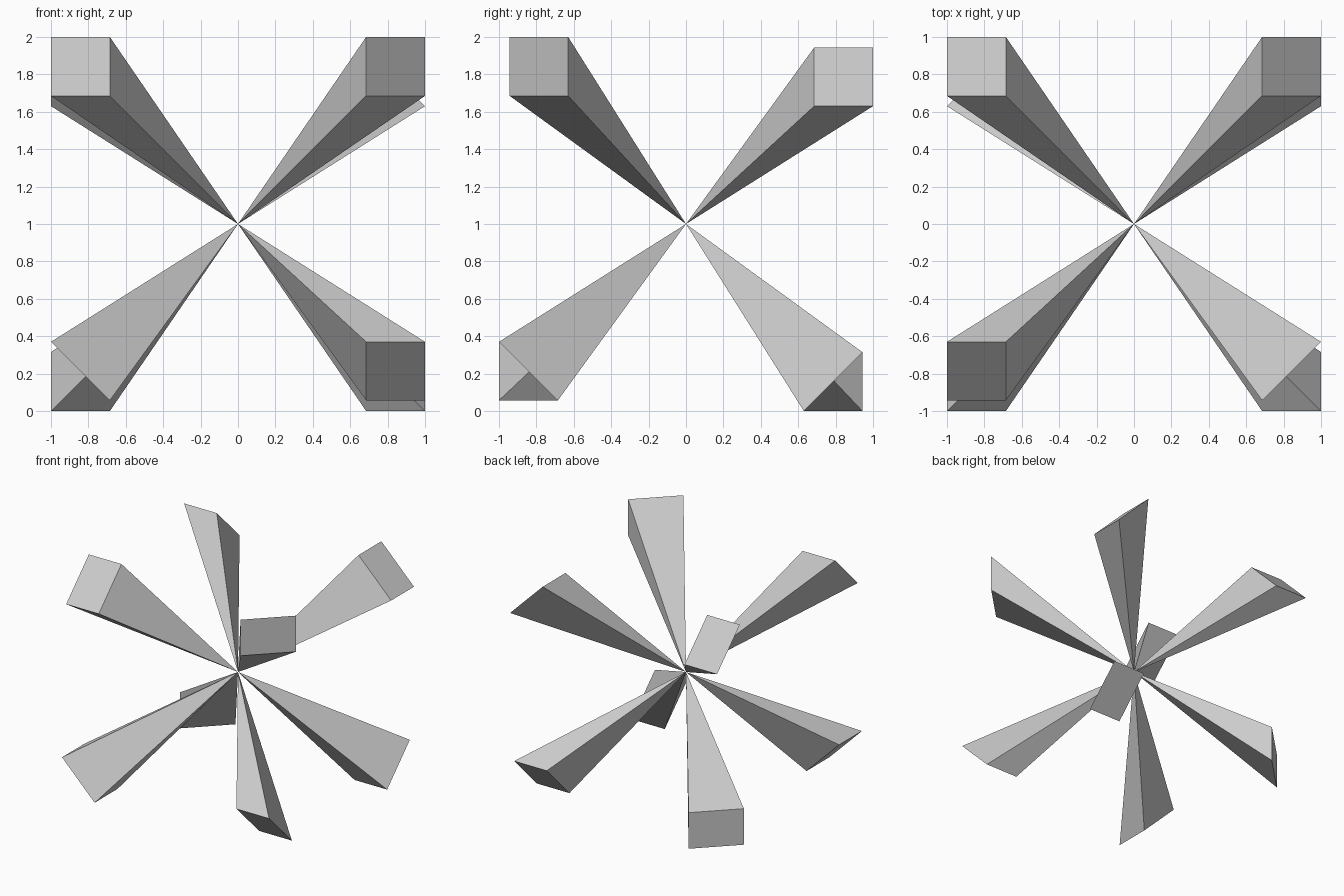
import bpy, bmesh
from mathutils import Vector

cube = bpy.data.objects.get("Cube")
if cube:
    bpy.data.objects.remove(cube, do_unlink=True)

grey = bpy.data.materials.new("light_grey")
grey.use_nodes = True
colour = (0.6, 0.6, 0.6, 1)
grey.diffuse_color = colour
grey.node_tree.nodes["Principled BSDF"].inputs["Base Color"].default_value = colour

CENTRE = Vector((0, 0, 1))
INNER, OUTER = 0.685, 1.0    # extent of each end cap along its straight edge
LOW, HIGH = 0.63, 0.943      # extent of the inset side of the slanted edge


def spike(name, axis, inset, signs, flip):
    """Pyramid from the centre to a slanted cap: straight along one axis,
    diagonal across the other two, with one of those set slightly inwards."""
    slant = 3 - axis - inset
    bm = bmesh.new()
    cap = []
    for along, end in ((INNER, 0), (OUTER, 0), (OUTER, 1), (INNER, 1)):
        p = Vector()
        p[axis] = along
        p[slant] = (INNER, OUTER)[end]
        p[inset] = (HIGH, LOW)[end]
        p = Vector([c * s * flip for c, s in zip(p, signs)])
        cap.append(bm.verts.new(CENTRE + p))
    apex = bm.verts.new(CENTRE)
    bm.faces.new(cap)
    for i in range(4):
        bm.faces.new((cap[i], cap[i - 1], apex))
    bmesh.ops.recalc_face_normals(bm, faces=bm.faces)
    mesh = bpy.data.meshes.new(name)
    bm.to_mesh(mesh)
    bm.free()
    mesh.materials.append(grey)
    bpy.context.collection.objects.link(bpy.data.objects.new(name, mesh))


def corner_name(signs, flip):
    x, y, z = [s * flip > 0 for s in signs]
    return "_".join(("upper" if z else "lower", "back" if y else "front",
                     "left" if x else "right", "spike"))


# Straight axis, inset axis and corner; each spike has an opposite twin
X, Y, Z = range(3)
SPIKES = (
    (X, Y, (-1, -1, 1)),
    (Z, Y, (1, -1, 1)),
    (Y, Z, (1, 1, 1)),
    (X, Z, (-1, 1, 1)),
)
for axis, inset, signs in SPIKES:
    for flip in (1, -1):
        spike(corner_name(signs, flip), axis, inset, signs, flip)
